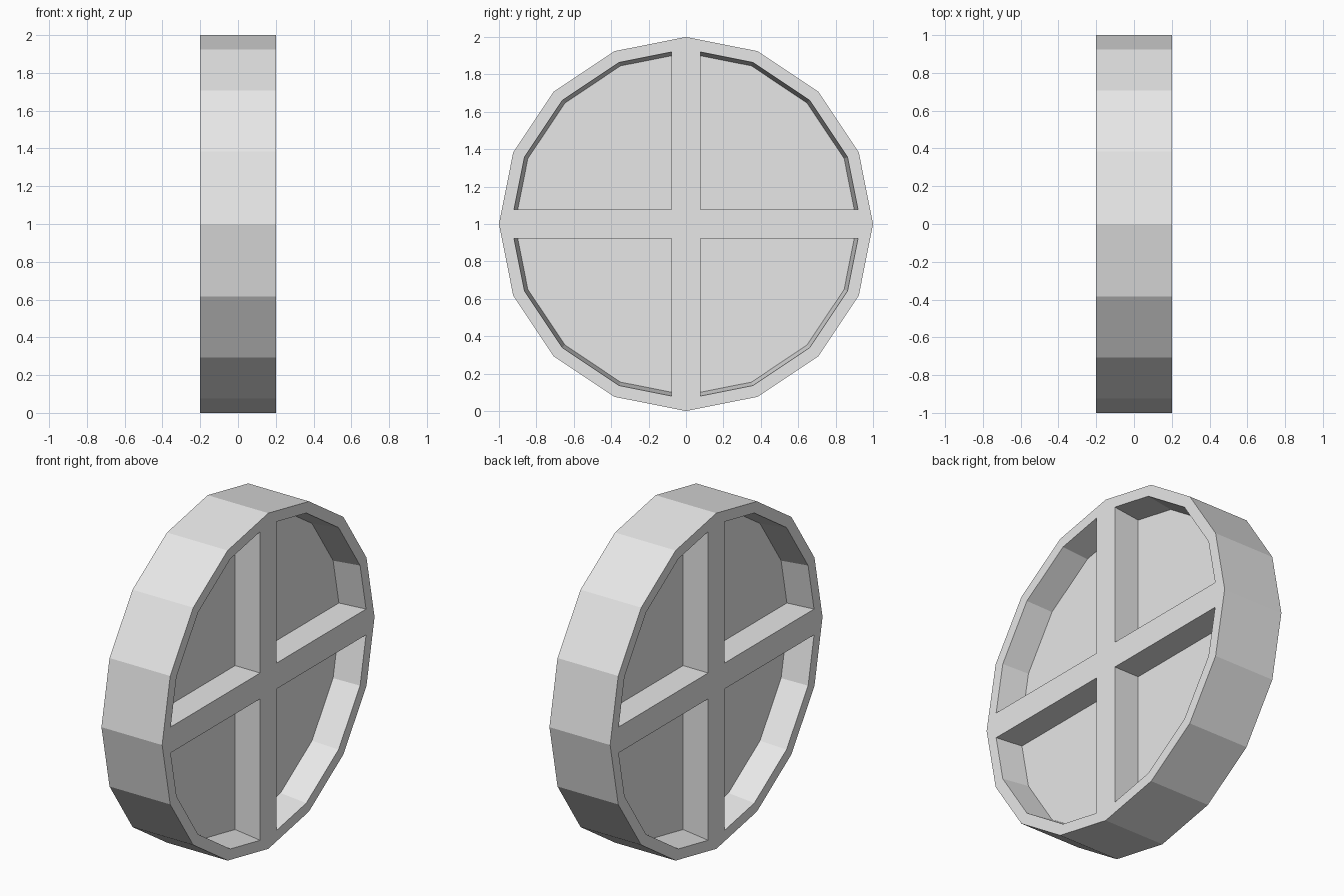
import bpy
import bmesh
from math import pi
from mathutils import Matrix, Vector

SIDES = 16
HALF_WIDTH = 0.2      # half the thickness of the wheel
WEB = 0.035           # half the thickness of the centre plate
SPOKE = 0.077         # half the width of a spoke

cube = bpy.data.objects.get("Cube")
if cube:
    bpy.data.objects.remove(cube, do_unlink=True)

grey = bpy.data.materials.new("light grey")
grey.use_nodes = True
grey.diffuse_color = (0.8, 0.8, 0.8, 1)
grey.node_tree.nodes["Principled BSDF"].inputs["Base Color"].default_value = (0.8, 0.8, 0.8, 1)

TO_X = Matrix.Rotation(pi / 2, 4, "Y")   # turns the z axis onto the x axis


def make_object(name, bm):
    bmesh.ops.recalc_face_normals(bm, faces=bm.faces)
    mesh = bpy.data.meshes.new(name)
    bm.to_mesh(mesh)
    bm.free()
    mesh.materials.append(grey)
    obj = bpy.data.objects.new(name, mesh)
    bpy.context.collection.objects.link(obj)
    return obj


def drum(bm, x0, x1, r0, r1):
    """Sixteen-sided solid along x, with its own radius at each end."""
    place = Matrix.Translation(((x0 + x1) / 2, 0, 0)) @ TO_X
    bmesh.ops.create_cone(bm, cap_ends=True, segments=SIDES, radius1=r0,
                          radius2=r1, depth=x1 - x0, matrix=place)


# Solid wheel body
bm = bmesh.new()
drum(bm, -HALF_WIDTH, HALF_WIDTH, 1, 1)
wheel = make_object("wheel", bm)
wheel.location.z = 1

# Quarter pockets with a flared outer wall, four on each side
cutters = []
for side in (0, pi):
    for quarter in range(4):
        bm = bmesh.new()
        drum(bm, WEB, HALF_WIDTH + 0.04, 0.915, 0.94)
        for axis in (Vector((0, 1, 0)), Vector((0, 0, 1))):
            cut = bmesh.ops.bisect_plane(bm, geom=bm.verts[:] + bm.edges[:] + bm.faces[:],
                                         plane_co=axis * SPOKE, plane_no=axis, clear_inner=True)
            rim = [e for e in cut["geom_cut"] if isinstance(e, bmesh.types.BMEdge)]
            bmesh.ops.contextual_create(bm, geom=rim)
        turn = Matrix.Rotation(side, 4, "Z") @ Matrix.Rotation(quarter * pi / 2, 4, "X")
        bmesh.ops.transform(bm, matrix=turn, verts=bm.verts)
        cutter = make_object("pocket_cutter", bm)
        cutter.location.z = 1
        cutter.hide_render = True
        cutters.append(cutter)
        carve = wheel.modifiers.new("pocket", "BOOLEAN")
        carve.operation = "DIFFERENCE"
        carve.solver = "EXACT"
        carve.object = cutter

# Bake the pockets into the wheel and drop the cutters
bpy.context.view_layer.update()
graph = bpy.context.evaluated_depsgraph_get()
carved = bpy.data.meshes.new_from_object(wheel.evaluated_get(graph))
wheel.modifiers.clear()
wheel.data = carved
carved.materials.clear()
carved.materials.append(grey)
for polygon in carved.polygons:
    polygon.material_index = 0
    polygon.use_smooth = False
for cutter in cutters:
    bpy.data.objects.remove(cutter, do_unlink=True)
